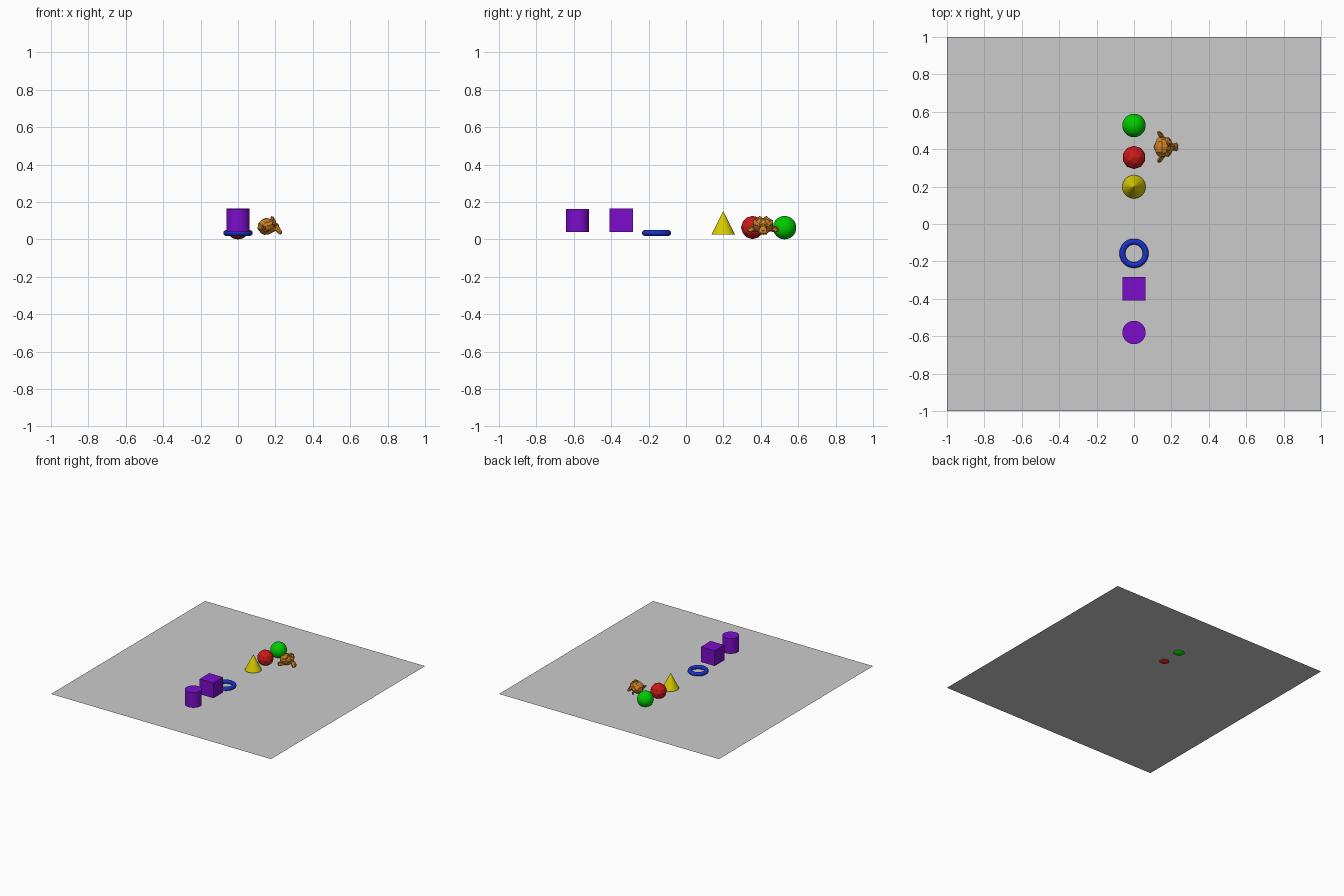
import bpy
from math import radians
from mathutils import Vector

if "Cube" in bpy.data.objects:
    bpy.data.objects.remove(bpy.data.objects["Cube"])

R = 0.0625  # shared radius / half size of the small shapes


def finish(name, color=None):
    """Name the newest object and give it a plain colour."""
    ob = bpy.context.object
    ob.name = name
    if color:
        mat = bpy.data.materials.new(name + "_color")
        mat.diffuse_color = (*color, 1)
        mat.use_nodes = True
        mat.node_tree.nodes["Principled BSDF"].inputs["Base Color"].default_value = mat.diffuse_color
        ob.data.materials.append(mat)
    return ob


purple = (0.2, 0.004, 0.6)
mesh = bpy.ops.mesh

# flat floor sheet
mesh.primitive_plane_add(size=2, location=(0, 0, 0.016))
finish("floor")

# row of primitives along y
mesh.primitive_cylinder_add(vertices=32, radius=R, depth=2 * R, location=(0, -0.58, 0.101))
finish("cylinder", purple)

mesh.primitive_cube_add(size=2 * R, location=(0, -0.346, 0.102))
finish("cube", purple)

mesh.primitive_torus_add(major_radius=R, minor_radius=R / 4, major_segments=48,
                         minor_segments=12, location=(0, -0.157, 0.034))
finish("ring", (0.01, 0.03, 0.6))

mesh.primitive_cone_add(vertices=32, radius1=R, depth=2 * R, location=(0, 0.199, 0.089))
finish("cone", (0.7, 0.6, 0.0))

mesh.primitive_ico_sphere_add(subdivisions=2, radius=R, location=(0, 0.356, 0.0635))
finish("faceted_ball", (0.6, 0.01, 0.01))

mesh.primitive_uv_sphere_add(segments=32, ring_count=16, radius=R, location=(0, 0.527, R))
finish("round_ball", (0.0, 0.6, 0.0))

# animal head facing +x, leaning back so it rests on the floor
mesh.primitive_monkey_add(size=2 * R, rotation=(radians(-36), 0, radians(90)))
head = finish("animal_head", (0.6, 0.22, 0.02))
bpy.context.view_layer.update()
pts = [head.matrix_world @ v.co for v in head.data.vertices]
middle = Vector([(min(p[i] for p in pts) + max(p[i] for p in pts)) / 2 for i in range(3)])
head.location += Vector((0.17, 0.412, 0.074)) - middle
